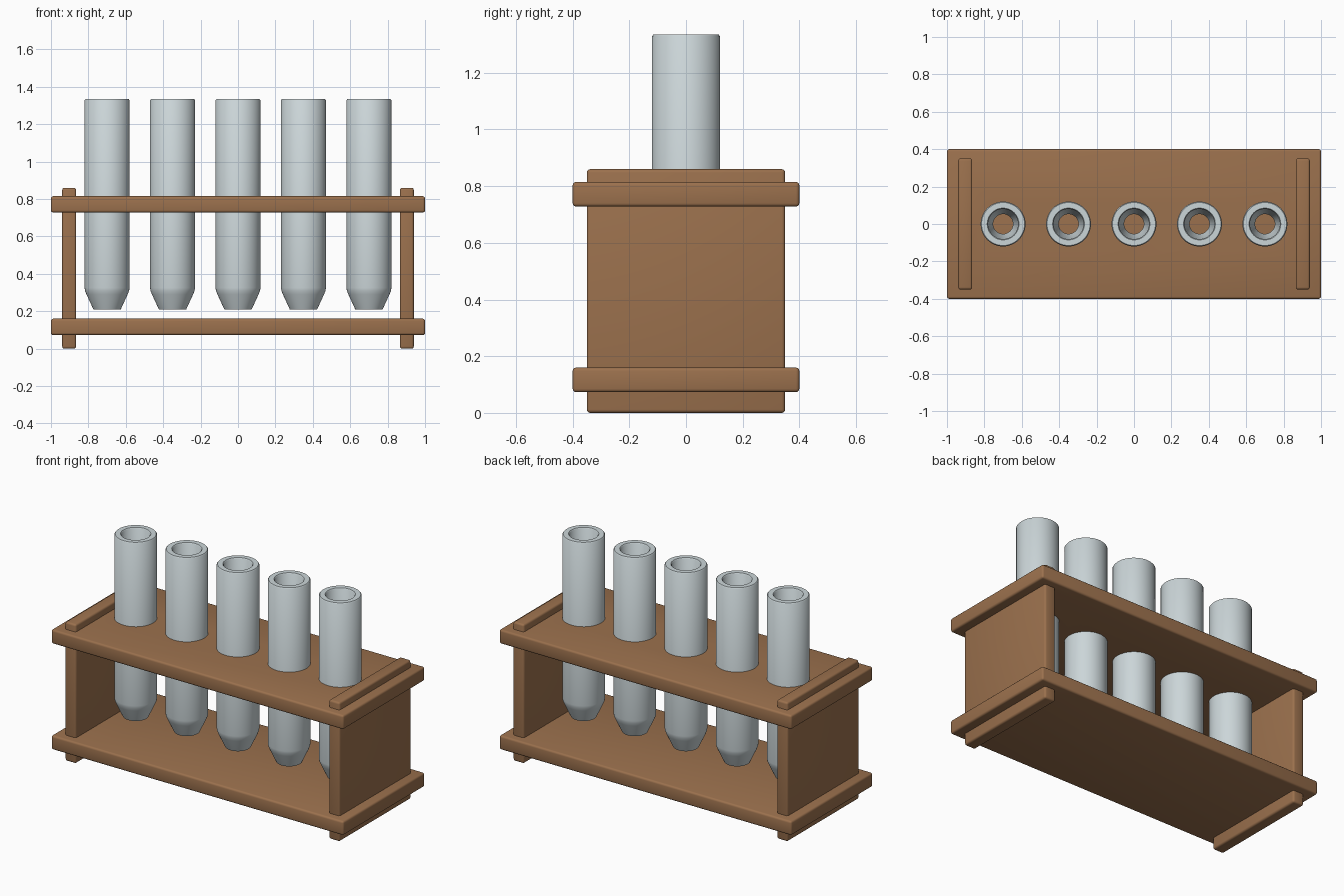
import bpy, bmesh, math

if "Cube" in bpy.data.objects:
    bpy.data.objects.remove(bpy.data.objects["Cube"])


def material(name, rgb):
    m = bpy.data.materials.new(name)
    m.diffuse_color = (*rgb, 1.0)
    m.use_nodes = True
    m.node_tree.nodes["Principled BSDF"].inputs["Base Color"].default_value = m.diffuse_color
    return m


wood = material("brown wood", (0.33, 0.165, 0.075))
glass = material("pale grey glass", (0.60, 0.67, 0.69))

TUBE_X = [-0.70, -0.35, 0.0, 0.35, 0.70]
TUBE_R = 0.12
SEGMENTS = 48


def add_object(name, bm, mat):
    mesh = bpy.data.meshes.new(name)
    bm.to_mesh(mesh)
    bm.free()
    mesh.materials.append(mat)
    obj = bpy.data.objects.new(name, mesh)
    bpy.context.collection.objects.link(obj)
    return obj


def smooth(obj, angle):
    bpy.ops.object.select_all(action='DESELECT')
    obj.select_set(True)
    bpy.context.view_layer.objects.active = obj
    bpy.ops.object.shade_smooth_by_angle(angle=math.radians(angle))


def board(name, x, y, z):
    """Box between (min, max) ranges with softly rounded edges."""
    bm = bmesh.new()
    bmesh.ops.create_cube(bm, size=1.0)
    for v in bm.verts:
        for i, (lo, hi) in enumerate((x, y, z)):
            v.co[i] = lo if v.co[i] < 0 else hi
    bmesh.ops.bevel(bm, geom=bm.edges[:], offset=0.012, segments=3,
                    profile=0.5, affect='EDGES')
    return add_object(name, bm, wood)


# Shelves
bottom_shelf = board("bottom_shelf", (-1, 1), (-0.4, 0.4), (0.073, 0.16))
top_shelf = board("top_shelf", (-1, 1), (-0.4, 0.4), (0.728, 0.815))
smooth(bottom_shelf, 35)

# Side panels passing through both shelves
for side, sign in (("left", -1), ("right", 1)):
    xs = sorted((sign * 0.865, sign * 0.94))
    smooth(board(side + "_panel", xs, (-0.35, 0.35), (0, 0.86)), 35)

# Round holes in the top shelf
bm = bmesh.new()
for x in TUBE_X:
    made = bmesh.ops.create_cone(bm, cap_ends=True, segments=SEGMENTS,
                                 radius1=TUBE_R - 0.002, radius2=TUBE_R - 0.002,
                                 depth=0.3)
    bmesh.ops.translate(bm, verts=made["verts"], vec=(x, 0, 0.77))
cutter = add_object("hole_cutter", bm, wood)
cut = top_shelf.modifiers.new("holes", 'BOOLEAN')
cut.operation = 'DIFFERENCE'
cut.solver = 'EXACT'
cut.object = cutter
bpy.context.view_layer.objects.active = top_shelf
bpy.ops.object.modifier_apply(modifier="holes")
bpy.data.objects.remove(cutter)
smooth(top_shelf, 35)

# Tubes: closed wall profile (radius, height) turned around the axis
PROFILE = [(0.073, 0.21), (0.11, 0.29), (0.118, 0.31), (TUBE_R, 0.325),
           (TUBE_R, 1.329), (0.115, 1.335), (0.085, 1.335), (0.08, 1.329),
           (0.08, 0.33), (0.053, 0.21)]
for n, x in enumerate(TUBE_X, 1):
    bm = bmesh.new()
    rings = []
    for r, z in PROFILE:
        rings.append([bm.verts.new((r * math.cos(a), r * math.sin(a), z))
                      for a in (2 * math.pi * i / SEGMENTS for i in range(SEGMENTS))])
    for k, ring in enumerate(rings):
        nxt = rings[(k + 1) % len(rings)]
        for i in range(SEGMENTS):
            j = (i + 1) % SEGMENTS
            bm.faces.new((ring[i], ring[j], nxt[j], nxt[i]))
    bmesh.ops.recalc_face_normals(bm, faces=bm.faces[:])
    tube = add_object(f"test_tube_{n}", bm, glass)
    tube.location.x = x
    smooth(tube, 40)
